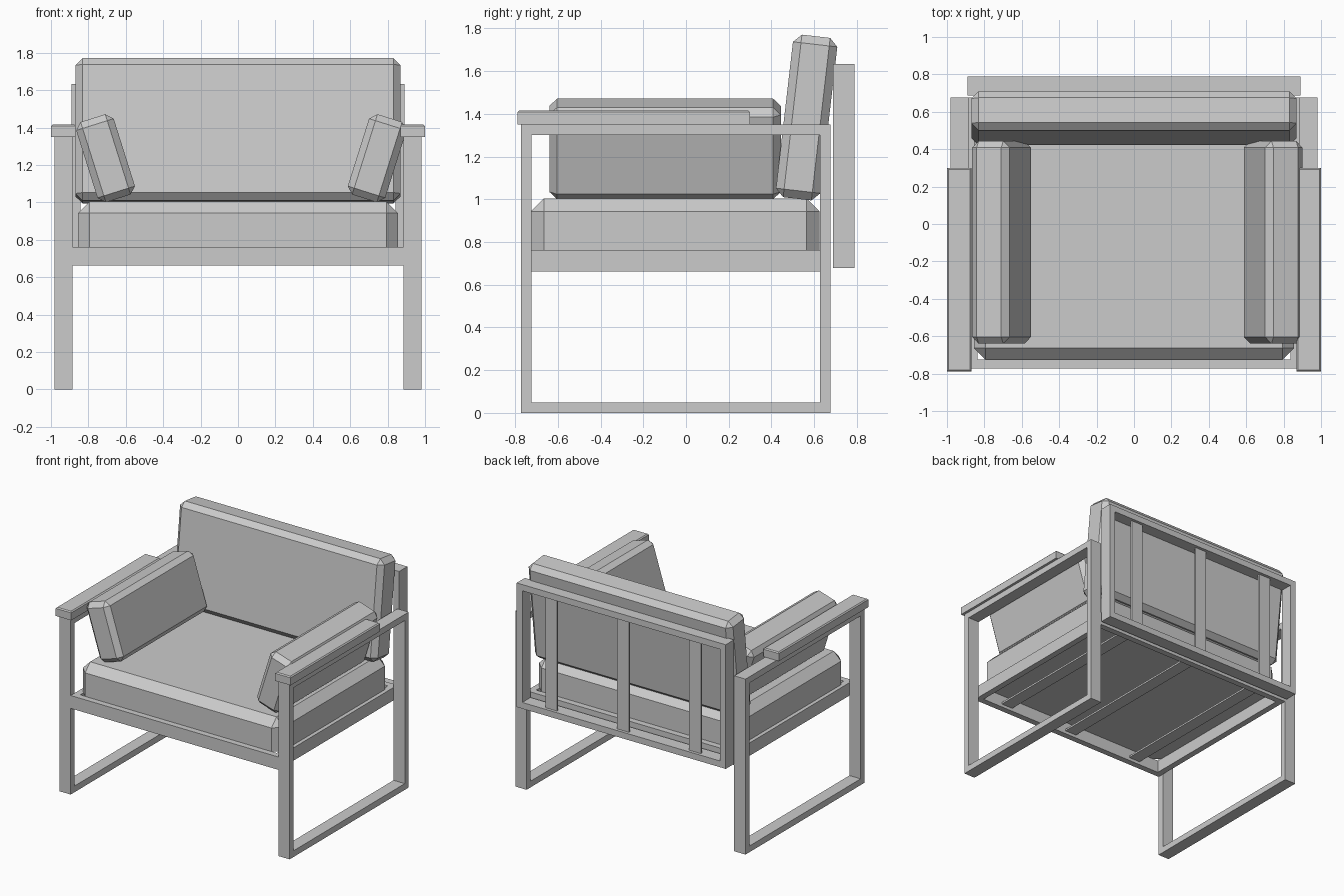
import bpy
import bmesh
from math import radians
from mathutils import Matrix, Vector

cube = bpy.data.objects.get("Cube")
if cube:
    bpy.data.objects.remove(cube, do_unlink=True)

grey = bpy.data.materials.new("plain_grey")
grey.use_nodes = True
colour = (0.6, 0.6, 0.6, 1)
grey.diffuse_color = colour
grey.node_tree.nodes["Principled BSDF"].inputs["Base Color"].default_value = colour


def finish(name, bm):
    bmesh.ops.recalc_face_normals(bm, faces=bm.faces[:])
    mesh = bpy.data.meshes.new(name)
    bm.to_mesh(mesh)
    bm.free()
    mesh.materials.append(grey)
    obj = bpy.data.objects.new(name, mesh)
    bpy.context.collection.objects.link(obj)
    return obj


def block(name, centre, size, chamfer=0, tilt=0, axis='X', edges="every"):
    """Box with flat chamfers on every edge, the top ones, or all but the bottom."""
    bm = bmesh.new()
    bmesh.ops.create_cube(bm, size=1, matrix=Matrix.Diagonal((*size, 1)))
    if chamfer:
        needed = {"every": 0, "not_bottom": 1, "top": 2}[edges]
        chosen = [e for e in bm.edges
                  if sum(v.co.z > 0 for v in e.verts) >= needed]
        bmesh.ops.bevel(bm, geom=chosen, offset=chamfer, segments=1,
                        affect='EDGES')
    obj = finish(name, bm)
    obj.location = centre
    obj.rotation_euler = Matrix.Rotation(radians(tilt), 3, axis).to_euler()
    return obj


def ring(name, low, high, axis, bar=0.048):
    """Rectangular frame filling a box, open along the given axis."""
    u, v = [i for i in range(3) if i != axis]
    bm = bmesh.new()

    def loop(inset, level):
        verts = []
        for a, b in ((0, 0), (1, 0), (1, 1), (0, 1)):
            co = Vector()
            co[axis] = level
            co[u] = high[u] - inset if a else low[u] + inset
            co[v] = high[v] - inset if b else low[v] + inset
            verts.append(bm.verts.new(co))
        return verts

    loops = [loop(0, low[axis]), loop(bar, low[axis]),
             loop(bar, high[axis]), loop(0, high[axis])]
    for k in range(4):
        p, q = loops[k], loops[(k + 1) % 4]
        for i in range(4):
            j = (i + 1) % 4
            bm.faces.new((p[i], p[j], q[j], q[i]))
    return finish(name, bm)


# Side leg frames and armrests
for side, s in (("left", 1), ("right", -1)):
    x0, x1 = sorted((s * 0.884, s * 0.98))
    ring(side + "_leg_frame", (x0, -0.772, 0), (x1, 0.676, 1.35), 0)
    block(side + "_armrest", (s * 0.934, -0.244, 1.383),
          (0.132, 1.088, 0.066), chamfer=0.008, edges="top")

# Seat and back frames
ring("seat_frame", (-0.884, -0.772, 0.663), (0.884, 0.676, 0.762), 2)
ring("back_frame", (-0.89, 0.688, 0.678), (0.89, 0.788, 1.633), 1)

# Supporting slats
for label, x in (("right", -0.612), ("middle", 0), ("left", 0.612)):
    block(label + "_seat_slat", (x, -0.048, 0.694), (0.1, 1.352, 0.014))
    block(label + "_back_slat", (x, 0.758, 1.155), (0.1, 0.014, 0.86))

# Cushions
block("seat_cushion", (0, -0.05, 0.882), (1.71, 1.352, 0.246),
      chamfer=0.062, edges="not_bottom")
block("back_cushion", (0, 0.565, 1.383), (1.74, 0.209, 0.766),
      chamfer=0.038, tilt=-6.6)
for side, x, tilt in (("left", 0.744, 17.5), ("right", -0.708, -17.5)):
    block(side + "_arm_cushion", (x, -0.098, 1.236), (0.21, 1.084, 0.45),
          chamfer=0.036, tilt=tilt, axis='Y')
